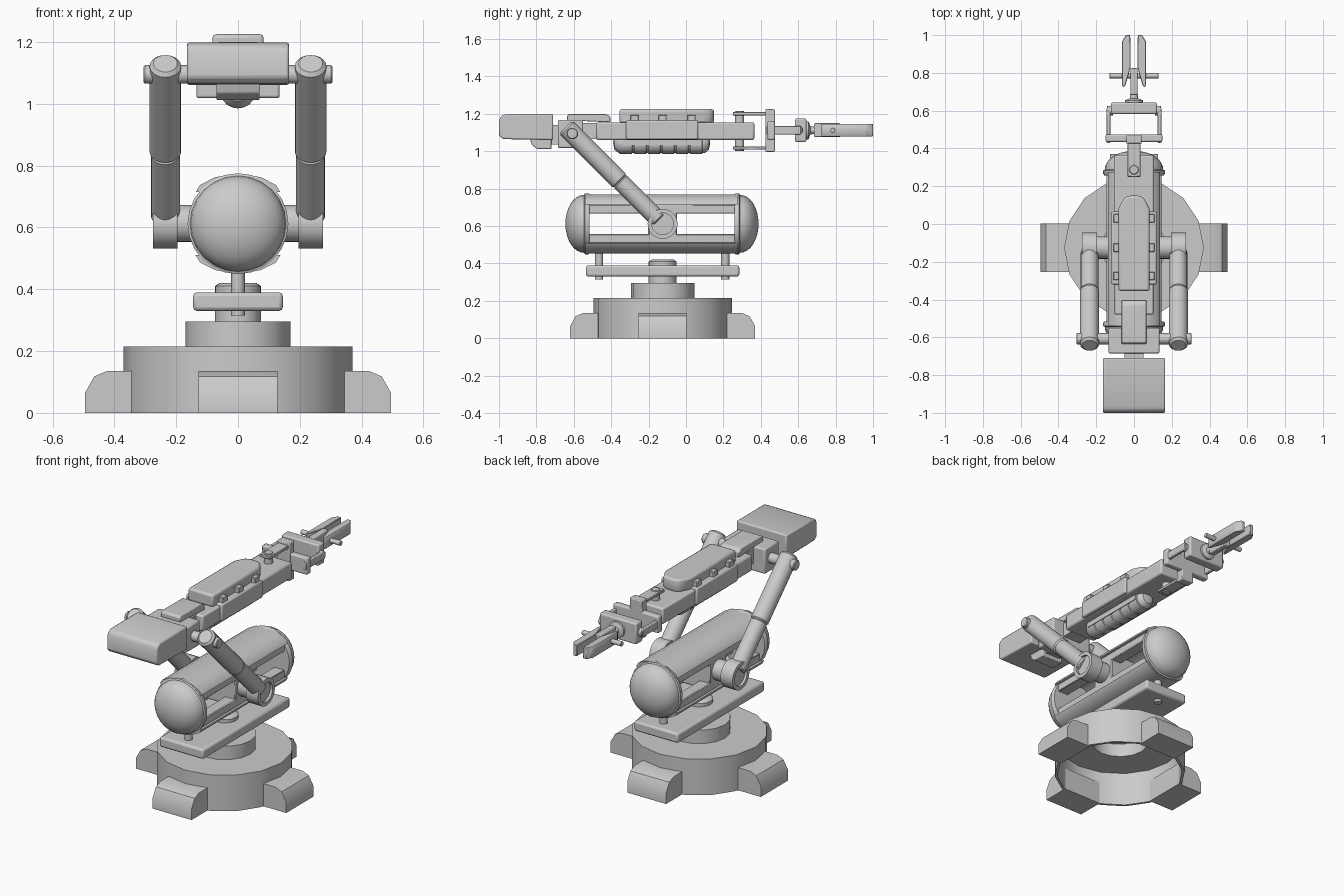
import bpy, bmesh, math
from mathutils import Vector

if "Cube" in bpy.data.objects:
    bpy.data.objects.remove(bpy.data.objects["Cube"])


def finish(name, bm, bevel=0, segs=2, smooth=True):
    bmesh.ops.remove_doubles(bm, verts=bm.verts, dist=1e-5)
    bmesh.ops.recalc_face_normals(bm, faces=bm.faces)
    me = bpy.data.meshes.new(name)
    bm.to_mesh(me)
    bm.free()
    ob = bpy.data.objects.new(name, me)
    bpy.context.collection.objects.link(ob)
    if bevel:
        m = ob.modifiers.new("bevel", 'BEVEL')
        m.width, m.segments = bevel, segs
        m.limit_method = 'ANGLE'
    if smooth:
        bpy.ops.object.select_all(action='DESELECT')
        ob.select_set(True)
        bpy.context.view_layer.objects.active = ob
        bpy.ops.object.shade_smooth_by_angle(angle=math.radians(35))
    return ob


def prism(name, pts, axis, a, b, bevel=0, segs=2):
    """Extrude a 2D outline along an axis: x -> (y,z), y -> (x,z), z -> (x,y)."""
    k = 'xyz'.index(axis)

    def at(p, h):
        v = list(p)
        v.insert(k, h)
        return v
    bm = bmesh.new()
    lo = [bm.verts.new(at(p, a)) for p in pts]
    hi = [bm.verts.new(at(p, b)) for p in pts]
    bm.faces.new(lo)
    bm.faces.new(hi)
    for i in range(len(pts)):
        j = (i + 1) % len(pts)
        bm.faces.new((lo[i], lo[j], hi[j], hi[i]))
    return finish(name, bm, bevel, segs)


def box(name, x0, x1, y0, y1, z0, z1, bevel=0, segs=2):
    return prism(name, [(x0, y0), (x1, y0), (x1, y1), (x0, y1)], 'z', z0, z1, bevel, segs)


def lathe(name, prof, origin, direction=(0, 0, 1), n=24):
    """Spin (radius, height) points about an axis."""
    q = Vector(direction).to_track_quat('Z', 'Y')
    o = Vector(origin)
    bm = bmesh.new()
    rings = []
    for r, h in prof:
        if r == 0:
            rings.append([bm.verts.new(o + q @ Vector((0, 0, h)))] * n)
        else:
            rings.append([bm.verts.new(o + q @ Vector((r * math.cos(2 * math.pi * i / n),
                          r * math.sin(2 * math.pi * i / n), h))) for i in range(n)])
    for A, B in zip(rings, rings[1:]):
        for i in range(n):
            j = (i + 1) % n
            vs = list(dict.fromkeys((A[i], A[j], B[j], B[i])))
            if len(vs) > 2:
                bm.faces.new(vs)
    return finish(name, bm)


def rod(name, p0, p1, r, c=0, n=20):
    d = Vector(p1) - Vector(p0)
    L = d.length
    prof = [(0, 0), (r - c, 0), (r, c), (r, L - c), (r - c, L), (0, L)] if c else \
        [(0, 0), (r, 0), (r, L), (0, L)]
    return lathe(name, prof, p0, d, n)


C = -0.125   # y of the turning axis
AZ = 0.612   # height of the shoulder axis

# Hollow stepped base with four feet
lathe("base_drum", [(.37, 0), (.37, .215), (.17, .215), (.17, .295), (.075, .295), (.075, .33)],
      (0, C, 0), n=16)
lathe("base_inner_wall", [(.37, 0), (.355, 0), (.355, .205), (.16, .205), (.16, .285), (0, .285)],
      (0, C, 0), n=16)
foot = [(.33, 0), (.495, 0), (.495, .065), (.465, .118), (.425, .135), (.33, .135)]
for s in (1, -1):
    prism("foot_side", [(s * x, z) for x, z in foot], 'y', C - .128, C + .128)
    prism("foot_end", [(C + s * y, z) for y, z in foot], 'x', -.128, .128)

# Turntable plate and posts
box("turntable_plate", -.145, .145, -.535, .285, .33, .39, .012)
lathe("turntable_cap", [(.075, 0), (.075, .02), (.06, .03), (0, .03)], (0, C, .39))
for y in (-.465, .21):
    rod("post", (0, y, .315), (0, y, .48), .022, n=12)

# Body: two curved shells, inner rails and domed ends
arc = [(.137, .102), (.123, .125), (.075, .15), (.03, .158)]
outer = arc + [(-x, z) for x, z in reversed(arc)]
inner = [(x * .9, max(.102, z - .015)) for x, z in reversed(outer)]
for s in (1, -1):
    prism("body_shell", [(x, AZ + s * z) for x, z in outer + inner], 'y', -.54, .275)
    for x in (-.09, .09):
        z0, z1 = sorted((AZ + s * .055, AZ + s * .103))
        box("body_rail", x - .035, x + .035, -.525, .265, z0, z1, .004, 1)
dome = [(0, -.02), (.158, -.02), (.163, -.012), (.163, .006), (.155, .01)] + \
       [(.155 * math.cos(t * math.pi / 16), .01 + .1 * math.sin(t * math.pi / 16)) for t in range(1, 8)] + [(0, .11)]
lathe("dome_rear", dome, (0, .278, AZ), (0, 1, 0), 24)
lathe("dome_front", dome, (0, -.535, AZ), (0, -1, 0), 24)
box("shoulder_block", -.125, .125, C - .077, C + .077, AZ - .1, AZ + .1, .006, 1)

# Shoulder hubs and lifting struts
for s in (1, -1):
    rod("shoulder_shaft", (s * .1, C, AZ), (s * .2, C, AZ), .06)
    lathe("shoulder_hub", [(0, 0), (.08, 0), (.08, .08), (.058, .08), (.058, .065), (0, .065)],
          (s * .195, C, AZ), (s, 0, 0))
    x = s * .235
    rod("strut_lower", (x, C - .02, AZ + .02), (x, -.355, .842), .047, .008)
    rod("strut_upper", (x, -.35, .837), (x, -.643, 1.13), .051, .012)
    rod("strut_pin", (s * .12, -.608, 1.095), (s * .305, -.608, 1.095), .03, .004)

# Rear block and counterweight
box("elbow_block", -.135, .135, -.685, -.55, 1.018, 1.167, .008)
box("elbow_link", -.05, .05, -.72, -.68, 1.035, 1.14)
prism("counterweight", [(-1, 1.085), (-.98, 1.065), (-.71, 1.06), (-.71, 1.198),
      (-.965, 1.198), (-.988, 1.188), (-1, 1.165)], 'x', -.165, .165, .008)
prism("counterweight_keel", [(-.835, 1.07), (-.825, 1.035), (-.795, 1.012), (-.72, 1.012), (-.72, 1.07)],
      'x', -.07, .07, .004)
box("arm_core", -.06, .06, -.56, -.47, 1.065, 1.15)
prism("rear_clip", [(-.635, 1.165), (-.635, 1.19), (-.625, 1.2), (-.43, 1.2), (-.405, 1.185), (-.405, 1.155)],
      'x', -.065, .065, .004)

# Long arm with sleeve, cover and lower pod
box("arm_bar", -.105, .105, -.48, .365, 1.06, 1.155, .01)
box("arm_sleeve", -.12, .12, -.32, .065, 1.063, 1.165, .008)
prism("arm_cover", [(-.083, -.355), (.083, -.355), (.083, .08), (.055, .135), (.03, .15),
      (-.03, .15), (-.055, .135), (-.083, .08)], 'z', 1.15, 1.225, .012)
for y in (-.275, -.125, .03):
    for s in (1, -1):
        box("cover_clip", s * .093 - .016, s * .093 + .016, y - .022, y + .022, 1.155, 1.195, .003, 1)
pod = [(0, 0), (.035, .008), (.052, .03)]
for i in range(6):
    h = .04 + i * .075
    pod += [(.058, h), (.058, h + .06), (.053, h + .063), (.053, h + .072)]
pod += [(.05, .495), (.035, .512), (0, .52)]
lathe("lower_pod", pod, (0, -.39, 1.043), (0, 1, 0), 20)
box("pod_mount", -.06, .06, -.34, .08, 1.03, 1.07)

# Wrist fork
for zp, za, zb in ((1.192, 1.15, 1.215), (1.008, 1.0, 1.065)):
    rod("wrist_bolt", (0, .287, za), (0, .287, zb), .025, .003, 14)
    box("fork_plate", -.035, .035, .25, .45, zp, zp + .018, .003, 1)
box("fork_upright", -.04, .04, .425, .475, .997, 1.225, .005)
box("fork_cross", -.15, .15, .435, .475, 1.06, 1.16, .008)
for s in (1, -1):
    box("wrist_rod", s * .135 - .01, s * .135 + .01, .43, .615, 1.09, 1.135, .004)
    rod("wrist_pivot", (s * .11, .6, 1.112), (s * .143, .6, 1.112), .025, .003, 12)
box("wrist_box", -.122, .122, .583, .643, 1.05, 1.175, .008)
lathe("wrist_neck", [(0, -.01), (.048, -.01), (.048, .012), (.022, .022), (.018, .06), (0, .06)],
      (0, .643, 1.112), (0, 1, 0), 16)

# Gripper
box("gripper_block", -.019, .019, .685, .825, 1.075, 1.15, .005)
rod("gripper_pin", (-.13, .785, 1.112), (.13, .785, 1.112), .014, .002, 12)
finger = [(.02, 1), (.043, 1), (.064, .965), (.064, .735), (.056, .722), (.045, .735), (.018, .83)]
for s in (1, -1):
    prism("gripper_finger", [(s * x, y) for x, y in finger], 'z', 1.08, 1.146, .003, 1)
